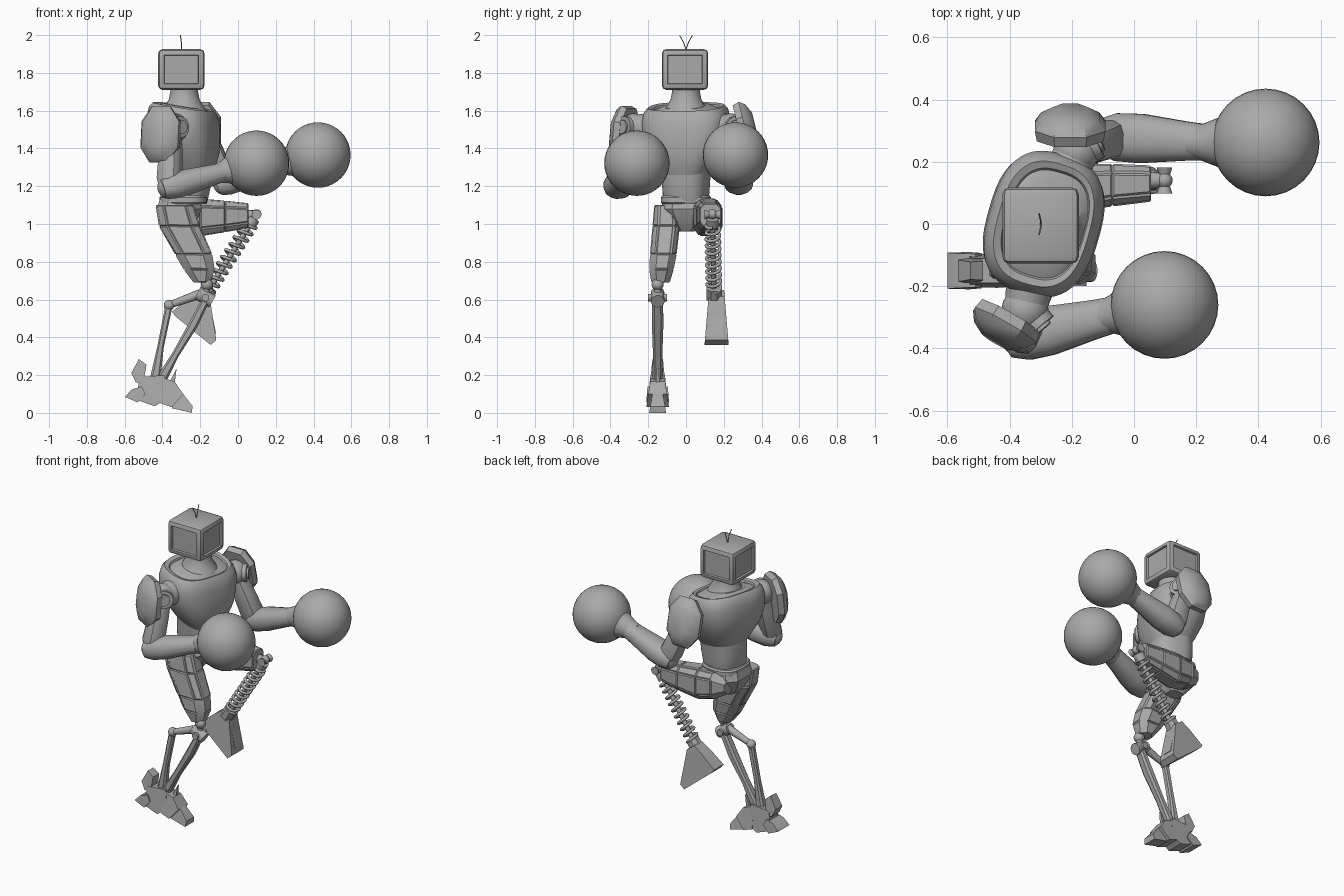
import bpy, bmesh, math
from mathutils import Vector as V

if "Cube" in bpy.data.objects:
    bpy.data.objects.remove(bpy.data.objects["Cube"])

grey = bpy.data.materials.new("plain grey")
grey.use_nodes = True
grey.diffuse_color = (0.4, 0.4, 0.4, 1)
grey.node_tree.nodes["Principled BSDF"].inputs["Base Color"].default_value = (0.4, 0.4, 0.4, 1)


def finish(name, bm):
    bmesh.ops.recalc_face_normals(bm, faces=bm.faces)
    mesh = bpy.data.meshes.new(name)
    bm.to_mesh(mesh)
    bm.free()
    ob = bpy.data.objects.new(name, mesh)
    bpy.context.collection.objects.link(ob)
    mesh.materials.append(grey)
    bpy.ops.object.select_all(action="DESELECT")
    ob.select_set(True)
    bpy.context.view_layer.objects.active = ob
    bpy.ops.object.shade_smooth_by_angle(angle=math.radians(32))
    return ob


def tube(name, secs, side=(0, 1, 0), n=16, power=2, axis=None, panel=0):
    """Skin of rings (centre, half depth, half width along side)."""
    axis = V(axis or V(secs[-1][0]) - V(secs[0][0])).normalized()
    v = V(side) - axis * V(side).dot(axis)
    v.normalize()
    u = v.cross(axis)
    bm = bmesh.new()

    def bend(c):
        return math.copysign(abs(c) ** (2 / power), c)
    rings = []
    for c, ru, rv in secs:
        angles = [(i + 0.5) / n * math.tau for i in range(n)]
        rings.append([bm.verts.new(V(c) + u * ru * bend(math.cos(a)) + v * rv * bend(math.sin(a)))
                      for a in angles])
    sides = [bm.faces.new((p[i], p[(i + 1) % n], q[(i + 1) % n], q[i]))
             for p, q in zip(rings, rings[1:]) for i in range(n)]
    bm.faces.new(rings[0])
    bm.faces.new(rings[-1])
    if panel:
        bmesh.ops.recalc_face_normals(bm, faces=bm.faces)
        big = [f for f in sides if f.calc_area() > 0.004]
        bmesh.ops.inset_individual(bm, faces=big, thickness=panel, depth=panel * 0.7)
    return finish(name, bm)


def rod(name, a, b, r0, r1=None, n=12):
    return tube(name, [(a, r0, r0), (b, r1 or r0, r1 or r0)], (0.13, 1, 0.21), n)


def ball(name, c, r):
    bm = bmesh.new()
    bmesh.ops.create_uvsphere(bm, u_segments=32, v_segments=20, radius=r)
    bmesh.ops.translate(bm, verts=bm.verts, vec=c)
    return finish(name, bm)


def prism(name, pts, y, half, taper=1.0):
    """Side outline in x and z, given width in y; taper narrows the top."""
    bm = bmesh.new()
    lo, hi = min(p[1] for p in pts), max(p[1] for p in pts)
    rows = []
    for s in (-1, 1):
        rows.append([bm.verts.new((x, y + s * half * (1 + (taper - 1) * (z - lo) / (hi - lo)), z))
                     for x, z in pts])
        bm.faces.new(rows[-1])
    for i in range(len(pts)):
        j = (i + 1) % len(pts)
        bm.faces.new((rows[0][i], rows[0][j], rows[1][j], rows[1][i]))
    return finish(name, bm)


def wire(name, pts, r):
    cu = bpy.data.curves.new(name, "CURVE")
    cu.dimensions = "3D"
    cu.bevel_depth = r
    cu.bevel_resolution = 2
    cu.use_fill_caps = True
    sp = cu.splines.new("POLY")
    sp.points.add(len(pts) - 1)
    for p, c in zip(sp.points, pts):
        p.co = (*c, 1)
    cu.materials.append(grey)
    ob = bpy.data.objects.new(name, cu)
    bpy.context.collection.objects.link(ob)


# Head: bevelled box with recessed panels on four sides
bm = bmesh.new()
bmesh.ops.create_cube(bm, size=1)
for vert in bm.verts:
    vert.co = V((-0.3, -0.005, 1.818)) + V((vert.co.x * 0.245, vert.co.y * 0.245, vert.co.z * 0.215))
bmesh.ops.bevel(bm, geom=bm.edges[:], offset=0.022, segments=2, profile=0.5, affect="EDGES")
walls = [f for f in bm.faces if f.calc_area() > 0.01 and abs(f.normal.z) < 0.5]
bmesh.ops.inset_individual(bm, faces=walls, thickness=0.012, depth=0)
bmesh.ops.inset_individual(bm, faces=walls, thickness=0.004, depth=-0.012)
finish("head", bm)
for s, side in ((-1, "right"), (1, "left")):
    wire(side + "_antenna", [(-0.3, 0, 1.92), (-0.3, s * 0.012, 1.96), (-0.305, s * 0.034, 2.0)], 0.0025)

# Torso: turned and leaning shell with a raised collar rim
yaw = math.radians(-16)
left = (-math.sin(yaw), math.cos(yaw), 0)
lean = (math.cos(yaw) * 0.16, math.sin(yaw) * 0.16, 1)
chest = [(-0.27, 1.26, 0.12, 0.11), (-0.275, 1.32, 0.15, 0.15), (-0.285, 1.4, 0.178, 0.2),
         (-0.29, 1.48, 0.185, 0.225), (-0.29, 1.55, 0.18, 0.232), (-0.29, 1.6, 0.168, 0.22),
         (-0.29, 1.622, 0.15, 0.2), (-0.285, 1.615, 0.132, 0.178), (-0.285, 1.605, 0.128, 0.172),
         (-0.285, 1.625, 0.105, 0.125)]
tube("chest", [((x, 0, z), d, w) for x, z, d, w in chest], left, 48, 2.7, lean)
tube("neck", [((-0.285, 0, z), r, r) for z, r in
              ((1.58, 0.13), (1.62, 0.105), (1.66, 0.082), (1.7, 0.074), (1.73, 0.074))], n=32)
tube("belly", [((-0.28, 0, 1.11), 0.11, 0.11), ((-0.28, 0, 1.15), 0.12, 0.118),
               ((-0.275, 0, 1.22), 0.13, 0.122), ((-0.27, 0, 1.32), 0.13, 0.13)], left, 40, 2.6)
tube("waist_belt", [((-0.29, 0, z), d, d + 0.008) for z, d in
                    ((1.105, 0.118), (1.115, 0.126), (1.14, 0.126), (1.15, 0.118))], n=32, power=2.8)
tube("pelvis", [((-0.31, 0, z), d, w) for z, d, w in
                ((0.96, 0.05, 0.045), (1.02, 0.1, 0.1), (1.08, 0.125, 0.14), (1.13, 0.11, 0.125))],
     n=8, power=3)

# Arms: shoulder, pad, upper arm, forearm and round glove
arms = {
    "right": dict(shoulder=(-0.35, -0.275, 1.51), disc=(0.6, -0.7, 0.05), pad=(-0.415, -0.33, 1.475),
                  out=(-0.5, -0.87, 0.1), elbow=(-0.365, -0.365, 1.195), wrist=(-0.06, -0.29, 1.28),
                  glove=(0.098, -0.26, 1.322)),
    "left": dict(shoulder=(-0.185, 0.235, 1.51), disc=(0.9, 0.4, 0.05), pad=(-0.205, 0.315, 1.5),
                 out=(0.0, 1, 0.25), elbow=(-0.07, 0.28, 1.215), wrist=(0.24, 0.262, 1.325),
                 glove=(0.423, 0.262, 1.365)),
}
for side, a in arms.items():
    sh, el, wr, gl = (V(a[k]) for k in ("shoulder", "elbow", "wrist", "glove"))
    body = V((-0.29, 0, 1.51))
    ball(side + "_shoulder", sh, 0.075)
    rod(side + "_shoulder_socket", body.lerp(sh, 0.6), body.lerp(sh, 0.92), 0.085, 0.07, 20)
    d = V(a["disc"]).normalized()
    for label, r, h in (("ring", 0.056, 0.075), ("cap", 0.036, 0.086)):
        rod(f"{side}_shoulder_{label}", sh, sh + d * h, r, r, 24)
    out = V(a["out"]).normalized()
    across = out.cross(V((0, 0, 1)))
    tube(side + "_shoulder_pad",
         [(V(a["pad"]) + out * o, h, w) for o, h, w in
          ((-0.035, 0.15, 0.115), (0, 0.162, 0.122), (0.03, 0.14, 0.1), (0.055, 0.085, 0.055))],
         across, 8, 2.3)
    tube(side + "_upper_arm", [(sh.lerp(el, t), r, r * 1.05) for t, r in
                               ((0.1, 0.05), (0.4, 0.057), (0.85, 0.062), (1.0, 0.05))], across, 12, 2.8)
    ball(side + "_elbow", el, 0.062)
    tube(side + "_forearm", [(el.lerp(wr, t), r, r * 1.15) for t, r in
                             ((-0.12, 0.05), (0.05, 0.068), (0.3, 0.07), (0.75, 0.056), (0.93, 0.052))],
         (0, 1, 0), 16, 2.3)
    tube(side + "_glove_cuff", [(wr.lerp(gl, t), r, r) for t, r in
                                ((-0.35, 0.05), (-0.1, 0.06), (0.15, 0.078), (0.4, 0.1))], (0, 1, 0), 32)
    ball(side + "_glove", gl, 0.173)

# Right leg: armoured thigh, open strutted shin
tube("right_thigh", [((x, y, z), d, w) for x, y, z, d, w in
                     ((-0.335, -0.105, 1.1, 0.1, 0.06), (-0.31, -0.105, 0.99, 0.108, 0.07),
                      (-0.235, -0.12, 0.84, 0.097, 0.068), (-0.205, -0.13, 0.76, 0.08, 0.062),
                      (-0.19, -0.135, 0.69, 0.04, 0.045))],
     (0, 1, 0), 8, 3.4, (0, 0, 1), 0.008)
ry = -0.15
ball("right_knee_ball", (-0.165, ry, 0.68), 0.032)
rod("right_knee_post", (-0.165, ry, 0.7), (-0.17, ry, 0.6), 0.02)
rod("right_knee_drum", (-0.215, ry, 0.635), (-0.135, ry, 0.59), 0.036, 0.036, 20)
rod("right_knee_pin", (-0.172, ry - 0.05, 0.61), (-0.172, ry + 0.05, 0.61), 0.02)
rod("right_shin_link", (-0.2, ry, 0.63), (-0.365, ry, 0.57), 0.026, 0.018)
ball("right_shin_hinge", (-0.365, ry, 0.57), 0.028)
tube("right_rear_strut", [((-0.365, ry, 0.57), 0.02, 0.02), ((-0.41, ry, 0.35), 0.018, 0.022),
                          ((-0.44, ry, 0.17), 0.03, 0.028)], n=8, power=3)
tube("right_front_strut", [((-0.175, ry, 0.59), 0.022, 0.03), ((-0.235, ry, 0.47), 0.026, 0.032),
                           ((-0.33, ry, 0.31), 0.02, 0.026), ((-0.41, ry, 0.17), 0.03, 0.03)],
     n=8, power=3)

# Right foot: overlapping plates
foot = {
    "ankle_plate": ([(-0.52, 0.19), (-0.39, 0.2), (-0.37, 0.08), (-0.44, 0.035), (-0.54, 0.07)], 0.055, 0.7),
    "instep_plate": ([(-0.41, 0.19), (-0.335, 0.165), (-0.29, 0.1), (-0.35, 0.03), (-0.41, 0.05)], 0.06, 0.6),
    "toe": ([(-0.34, 0.13), (-0.29, 0.1), (-0.24, 0.035), (-0.245, 0.0), (-0.35, 0.025)], 0.045, 0.5),
    "heel": ([(-0.51, 0.14), (-0.56, 0.125), (-0.6, 0.085), (-0.53, 0.055), (-0.49, 0.1)], 0.06, 0.9),
    "heel_fin": ([(-0.565, 0.21), (-0.525, 0.285), (-0.485, 0.255), (-0.5, 0.16), (-0.54, 0.16)], 0.04, 0.7),
    "instep_blade": ([(-0.38, 0.13), (-0.325, 0.235), (-0.34, 0.12)], 0.012, 0.5),
}
for part, (pts, half, taper) in foot.items():
    prism("right_" + part, pts, ry, half, taper)

# Left leg: raised thigh, knee hinge, spring shin and boot
tube("left_thigh", [((x, y, z), h, w) for x, y, z, h, w in
                    ((-0.38, 0.1, 1.05, 0.045, 0.04), (-0.3, 0.105, 1.045, 0.085, 0.07),
                     (-0.2, 0.115, 1.035, 0.098, 0.075), (-0.07, 0.125, 1.04, 0.082, 0.066),
                     (0.055, 0.13, 1.045, 0.062, 0.055))],
     (0, 1, 0), 8, 3.4, (1, 0, 0), 0.008)
ly = 0.14
rod("left_knee_post", (0.04, ly, 1.045), (0.1, ly, 1.05), 0.03, 0.022)
ball("left_knee_ball", (0.098, ly, 1.052), 0.026)
for s in (-1, 1):
    rod("left_knee_hub", (0.098, ly + s * 0.018, 1.05), (0.098, ly + s * 0.042, 1.05), 0.018, 0.026)
top, low = V((0.085, ly, 1.03)), V((-0.17, 0.148, 0.63))
rod("left_spring_rod", top, low, 0.014)
rod("left_spring_cap", top, top.lerp(low, 0.1), 0.034, 0.034)
axis = (low - top).normalized()
u = axis.cross(V((0, 1, 0))).normalized()
w = axis.cross(u)
turns, steps = 10, 200
wire("left_spring", [top.lerp(low, 0.08 + 0.86 * i / steps)
                     + u * 0.036 * math.cos(math.tau * turns * i / steps)
                     + w * 0.036 * math.sin(math.tau * turns * i / steps) for i in range(steps + 1)], 0.009)
rod("left_boot_collar", low - axis * 0.04, low + axis * 0.03, 0.042, 0.042, 8)
prism("left_boot", [(-0.15, 0.615), (-0.2, 0.65), (-0.26, 0.61), (-0.35, 0.535), (-0.33, 0.51),
                    (-0.145, 0.36), (-0.115, 0.385)], 0.162, 0.064, 0.62)
prism("left_boot_panel", [(-0.148, 0.58), (-0.158, 0.58), (-0.128, 0.42), (-0.116, 0.42)], 0.165, 0.03)
